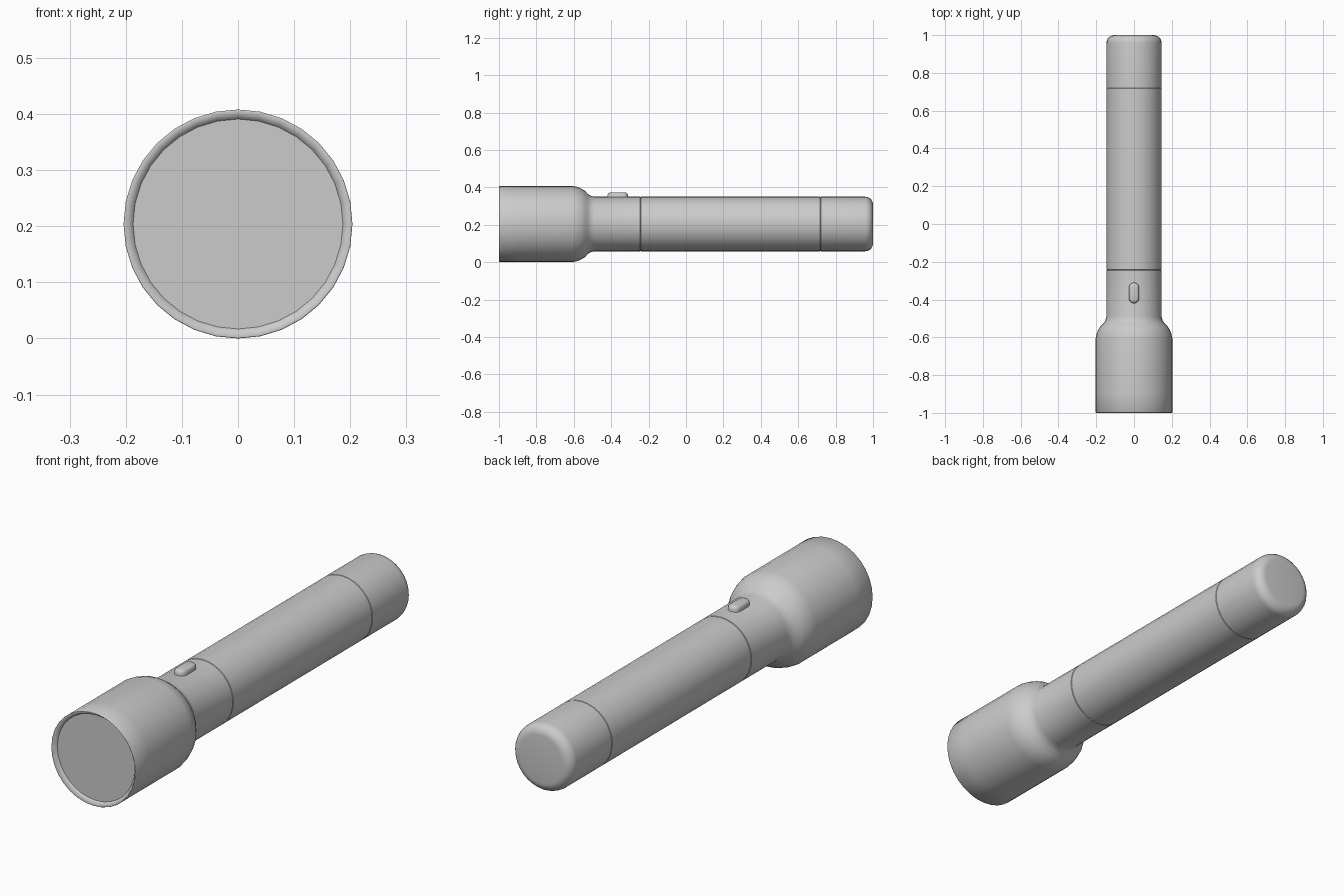
import bpy, bmesh, math

if "Cube" in bpy.data.objects:
    bpy.data.objects.remove(bpy.data.objects["Cube"])

AXIS_Z = 0.204
SIDES = 32


def finish(name, bm, angle):
    bmesh.ops.remove_doubles(bm, verts=bm.verts, dist=1e-5)
    bmesh.ops.recalc_face_normals(bm, faces=bm.faces)
    me = bpy.data.meshes.new(name)
    bm.to_mesh(me)
    bm.free()
    ob = bpy.data.objects.new(name, me)
    bpy.context.collection.objects.link(ob)
    bpy.ops.object.select_all(action='DESELECT')
    ob.select_set(True)
    bpy.context.view_layer.objects.active = ob
    bpy.ops.object.shade_smooth_by_angle(angle=math.radians(angle))
    return ob


def lathe(name, profile, angle=40, cap_last=False):
    """Revolve (y, radius) points around the torch axis."""
    bm = bmesh.new()
    rings = []
    for y, r in profile:
        rings.append([bm.verts.new((r * math.sin(2 * math.pi * i / SIDES), y,
                                    AXIS_Z + r * math.cos(2 * math.pi * i / SIDES)))
                      for i in range(SIDES)])
    for a, b in zip(rings, rings[1:]):
        for i in range(SIDES):
            j = (i + 1) % SIDES
            bm.faces.new((a[i], a[j], b[j], b[i]))
    if cap_last:
        bm.faces.new(rings[-1])
    return finish(name, bm, angle)


# Bezel with inward sloping lip, and the recessed lens
lathe("bezel", [(-0.90, 0.204), (-0.997, 0.204), (-1.0, 0.202), (-0.98, 0.187)], 120)
lathe("lens", [(-0.98, 0.187), (-0.98, 0.186)], cap_last=True)

# Head flowing into the neck
lathe("head", [(-0.90, 0.204), (-0.61, 0.204), (-0.585, 0.199), (-0.56, 0.190),
               (-0.54, 0.177), (-0.525, 0.161), (-0.51, 0.151), (-0.49, 0.146),
               (-0.245, 0.146), (-0.243, 0.143)], 50)

# Barrel
lathe("barrel", [(-0.243, 0.143), (-0.24, 0.146), (0.717, 0.146), (0.719, 0.144)])

# Tail cap with rounded end
R = 0.042
tail = [(0.719, 0.144), (0.721, 0.146)]
tail += [(1 - R + R * math.sin(math.radians(t)), 0.146 - R + R * math.cos(math.radians(t)))
         for t in range(0, 91, 15)]
lathe("tail_cap", tail, 35, cap_last=True)

# Switch button: stacked stadium outlines with a rounded top edge
bm = bmesh.new()
N = 8
rings = []
for z, inset in [(0.335, 0), (0.359, 0), (0.366, 0.003), (0.370, 0.008), (0.372, 0.015)]:
    r = 0.027 - inset
    ring = []
    for end in (1, -1):
        for k in range(N + 1):
            a = math.pi * k / N + (0 if end == 1 else math.pi)
            ring.append(bm.verts.new((r * math.cos(a), -0.365 + end * 0.028 + r * math.sin(a), z)))
    rings.append(ring)
for a, b in zip(rings, rings[1:]):
    for i in range(len(a)):
        j = (i + 1) % len(a)
        bm.faces.new((a[i], a[j], b[j], b[i]))
bm.faces.new(rings[-1])
finish("switch_button", bm, 50)
